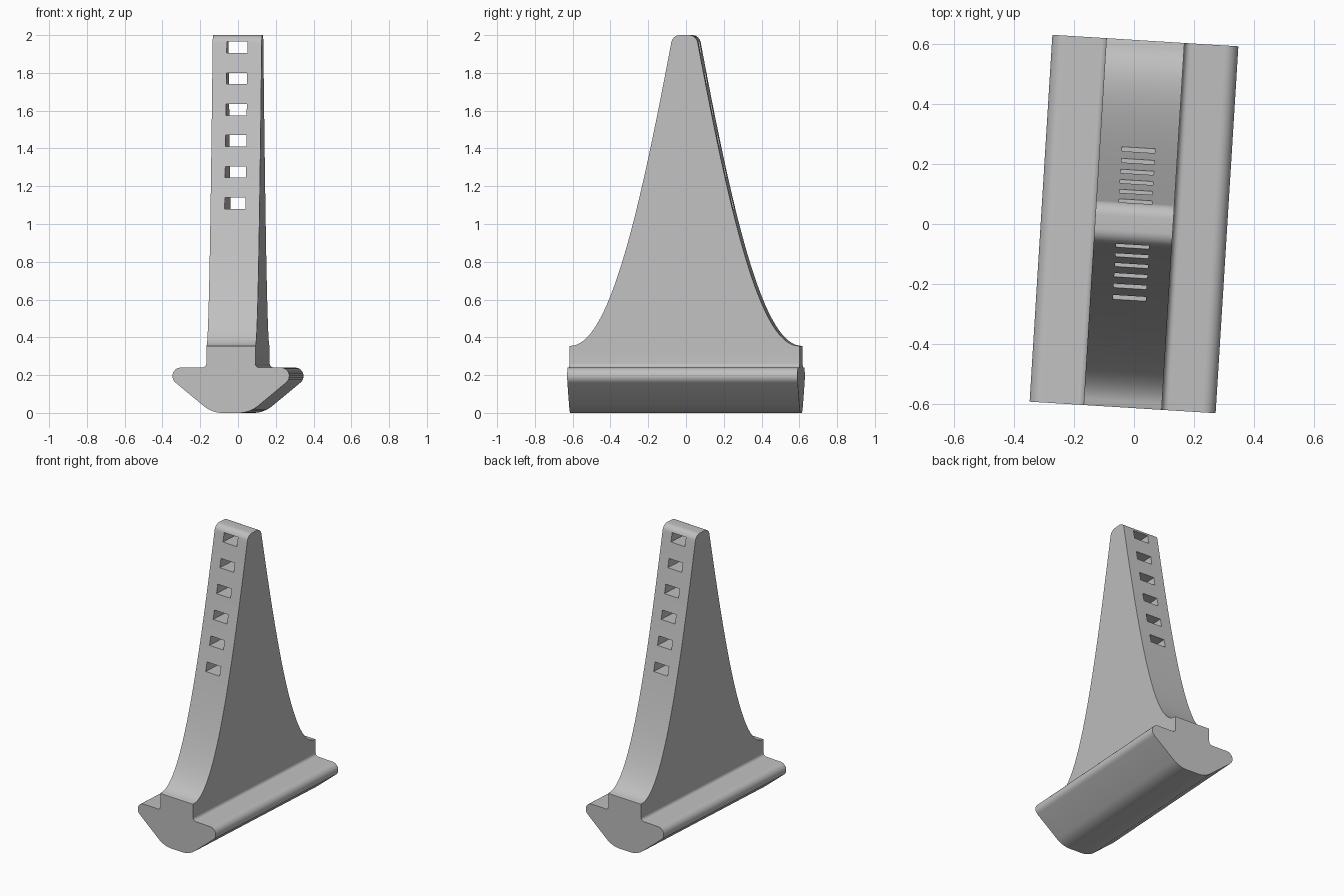
import bpy, bmesh, math
from mathutils import Vector, Matrix
from mathutils.geometry import interpolate_bezier

if "Cube" in bpy.data.objects:
    bpy.data.objects.remove(bpy.data.objects["Cube"], do_unlink=True)

HALF_LENGTH, HALF_WEB = 0.611, 0.13
TURN = math.radians(-3.55)

grey = bpy.data.materials.new("light_grey")
grey.use_nodes = True
colour = (0.53, 0.53, 0.53, 1)
grey.diffuse_color = colour
grey.node_tree.nodes["Principled BSDF"].inputs["Base Color"].default_value = colour


def fillet(before, corner, after, radius, steps=10):
    """Points of an arc that rounds a corner between two straight lines."""
    p = Vector(corner)
    u, v = (Vector(before) - p).normalized(), (Vector(after) - p).normalized()
    half = u.angle(v) / 2
    centre = p + (u + v).normalized() * (radius / math.sin(half))
    start = p + u * (radius / math.tan(half)) - centre
    end = p + v * (radius / math.tan(half)) - centre
    first = math.atan2(start.y, start.x)
    sweep = math.atan2(start.x * end.y - start.y * end.x, start.dot(end))
    angles = [first + sweep * i / steps for i in range(steps + 1)]
    return [(centre.x + radius * math.cos(a), centre.y + radius * math.sin(a)) for a in angles]


def mirrored(half):
    """Close a right-hand half outline with its mirror image."""
    return half + [(-a, b) for a, b in reversed(half)]


def extrude(name, outline, axis, depth):
    """Extrude an outline symmetrically along x or y into a closed solid."""
    bm = bmesh.new()
    rings = []
    for d in (-depth, depth):
        rings.append([bm.verts.new((a, d, b) if axis == "y" else (d, a, b)) for a, b in outline])
        bm.faces.new(rings[-1])
    near, far = rings
    for i in range(len(outline)):
        bm.faces.new((near[i - 1], near[i], far[i], far[i - 1]))
    bmesh.ops.recalc_face_normals(bm, faces=bm.faces)
    mesh = bpy.data.meshes.new(name)
    bm.to_mesh(mesh)
    bm.free()
    mesh.materials.append(grey)
    obj = bpy.data.objects.new(name, mesh)
    bpy.context.collection.objects.link(obj)
    return obj


def cut(obj, tool, operation):
    """Apply a boolean and discard its tool."""
    mod = obj.modifiers.new(operation, "BOOLEAN")
    mod.object, mod.operation, mod.solver = tool, operation, "EXACT"
    bpy.context.view_layer.objects.active = obj
    bpy.ops.object.modifier_apply(modifier=mod.name)
    bpy.data.objects.remove(tool, do_unlink=True)


# Cross-section: rounded keel, lips and upright web
foot, lip, neck, top = (0.10, 0), (0.39, 0.24), (HALF_WEB, 0.24), (HALF_WEB, 2.2)
section = (fillet((0, 0), foot, lip, 0.16) + fillet(foot, lip, neck, 0.045)
           + fillet(lip, neck, top, 0.022, 6) + [top])
fin = extrude("finned_rail", mirrored(section), "y", 0.8)

# Side outline: straight ends, sweeping flanks and rounded crest
curve = interpolate_bezier(Vector((0.605, 0.355, 0)), Vector((0.40, 0.355, 0)),
                           Vector((0.24, 1.06, 0)), Vector((0.073, 1.945, 0)), 40)
flank = [(p.x, p.y) for p in curve]
crest = fillet(flank[-1], (0.063, 2.0), (0, 2.0), 0.047)
side = [(HALF_LENGTH, -0.2), (HALF_LENGTH, 0.353)] + flank + crest
cut(fin, extrude("side_cutter", mirrored(side), "x", 0.6), "INTERSECT")

# Row of rectangular slots through the web
for i in range(6):
    z = 1.11 + 0.165 * i
    slot = mirrored([(0.055, z - 0.03), (0.055, z + 0.03)])
    cut(fin, extrude("slot_cutter", slot, "y", 0.8), "DIFFERENCE")

# Slight turn about the vertical, and smooth curved surfaces
fin.data.transform(Matrix.Rotation(TURN, 4, "Z"))
bpy.ops.object.select_all(action="DESELECT")
fin.select_set(True)
bpy.context.view_layer.objects.active = fin
bpy.ops.object.shade_smooth_by_angle(angle=math.radians(25))
